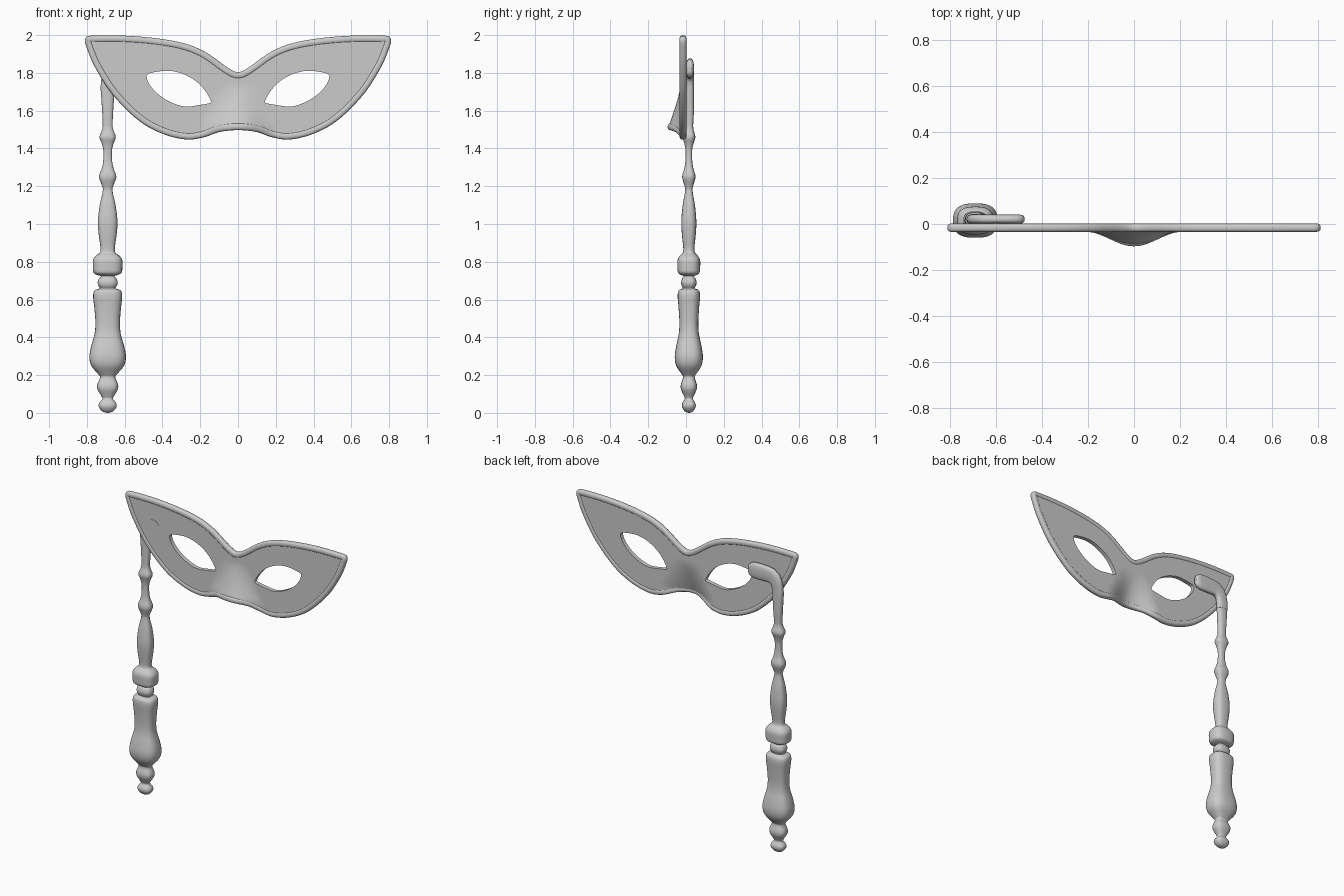
import bpy, bmesh
from math import sin, cos, pi, copysign
from mathutils import Vector

if "Cube" in bpy.data.objects:
    bpy.data.objects.remove(bpy.data.objects["Cube"])


def spline(pts, steps, closed=False):
    """Smooth curve through 2D points, tangents weighted by chord length."""
    P = [Vector(p) for p in pts]
    n = len(P)

    def tangent(i):
        if closed:
            a, b, c = P[i - 1], P[i % n], P[(i + 1) % n]
        else:
            a, b, c = P[max(i - 1, 0)], P[i], P[min(i + 1, n - 1)]
        return (c - a) / max((b - a).length + (c - b).length, 1e-6)

    out = []
    for i in range(n if closed else n - 1):
        j = (i + 1) % n
        p, q = P[i], P[j]
        d = (q - p).length
        m0, m1 = tangent(i) * d, tangent(j) * d
        for k in range(steps):
            t = k / steps
            out.append(p * (2*t**3 - 3*t**2 + 1) + m0 * (t**3 - 2*t**2 + t)
                       + q * (3*t**2 - 2*t**3) + m1 * (t**3 - t**2))
    if not closed:
        out.append(P[-1])
    return out


def section(x, y, z, ux, uz, a, b, p=2.0, n=28):
    """Superellipse ring: half size a along (ux, uz), half size b along y."""
    ring = []
    for k in range(n):
        c, s = cos(2*pi*k/n), sin(2*pi*k/n)
        u = copysign(abs(c) ** (2/p), c) * a
        v = copysign(abs(s) ** (2/p), s) * b
        ring.append((x + ux*u, y + v, z + uz*u))
    return ring


def finish(name, bm, thickness=0):
    bmesh.ops.recalc_face_normals(bm, faces=bm.faces[:])
    me = bpy.data.meshes.new(name)
    bm.to_mesh(me)
    bm.free()
    ob = bpy.data.objects.new(name, me)
    bpy.context.collection.objects.link(ob)
    bpy.ops.object.select_all(action='DESELECT')
    ob.select_set(True)
    bpy.context.view_layer.objects.active = ob
    if thickness:
        mod = ob.modifiers.new("thickness", 'SOLIDIFY')
        mod.thickness, mod.offset = thickness, 0
        bpy.ops.object.modifier_apply(modifier=mod.name)
    bpy.ops.object.shade_smooth_by_angle(angle=0.7)
    return ob


def loft(name, rings, closed=False):
    bm = bmesh.new()
    R = [[bm.verts.new(v) for v in r] for r in rings]
    n = len(R[0])
    for i in range(len(R) if closed else len(R) - 1):
        a, b = R[i], R[(i + 1) % len(R)]
        for k in range(n):
            bm.faces.new((a[k], a[(k+1) % n], b[(k+1) % n], b[k]))
    if not closed:
        bm.faces.new(R[0])
        bm.faces.new(R[-1])
    return finish(name, bm)


def nose(x, z):
    """Forward bulge over the nose, widest at the bottom edge."""
    g = min(max((1.73 - z) / 0.215, 0), 1) ** 1.3
    w = 0.12 + 0.09 * g
    f = 0.5 * (1 + cos(pi * x / w)) if abs(x) < w else 0
    return -0.063 * f * g


# Mask outline (right half, mirrored) and its inset centre line for the rim
MID_Y, RIM = -0.016, 0.018
half = [(0, 1.804), (0.05, 1.825), (0.167, 1.907), (0.27, 1.952), (0.415, 1.981),
        (0.6, 1.997), (0.77, 1.997), (0.8, 1.992), (0.811, 1.972), (0.80, 1.93),
        (0.76, 1.835), (0.664, 1.685), (0.52, 1.543), (0.39, 1.474),
        (0.267, 1.447), (0.177, 1.46), (0.098, 1.487), (0, 1.497)]
outline = spline(half + [(-x, z) for x, z in half[-2:0:-1]], 6, True)
rim_line = []
for i, p in enumerate(outline):
    t = (outline[(i + 1) % len(outline)] - outline[i - 1]).normalized()
    nrm = Vector((t.y, -t.x))
    rim_line.append((p + nrm * RIM, nrm))

# Rounded raised rim
loft("mask_rim", [section(c.x, MID_Y + nose(c.x, c.y), c.y, m.x, m.y, RIM, RIM, 2.6, 16)
                  for c, m in rim_line], True)

# Mask plate with two eye holes
eye = [(0.484, 1.782), (0.474, 1.795), (0.442, 1.804), (0.362, 1.811), (0.283, 1.791),
       (0.214, 1.749), (0.167, 1.696), (0.142, 1.648), (0.146, 1.641), (0.204, 1.63),
       (0.283, 1.622), (0.362, 1.648), (0.426, 1.69), (0.468, 1.738)]
eye = [tuple(p) for p in spline(eye, 4, True)]
bm = bmesh.new()
for loop in ([tuple(c) for c, _ in rim_line], eye, [(-x, z) for x, z in eye]):
    vs = [bm.verts.new((x, 0, z)) for x, z in loop]
    for i, v in enumerate(vs):
        bm.edges.new((vs[i - 1], v))
bmesh.ops.triangle_fill(bm, edges=bm.edges[:], use_beauty=True, normal=(0, -1, 0))
cuts = [((i * 0.02, 0, 0), (1, 0, 0)) for i in range(-11, 12)]
cuts += [((0, 0, 1.47 + i * 0.025), (0, 0, 1)) for i in range(12)]
for co, no in cuts:
    bmesh.ops.bisect_plane(bm, geom=bm.verts[:] + bm.edges[:] + bm.faces[:],
                           plane_co=co, plane_no=no, dist=1e-5)
for v in bm.verts:
    v.co.y = MID_Y + nose(v.co.x, v.co.z)
finish("mask_plate", bm, 0.027)

# Turned handle, flattened front to back: (half width, height)
HX = -0.69
profile = [(0.004, 0), (0.028, 0.008), (0.046, 0.03), (0.046, 0.05), (0.028, 0.075),
           (0.034, 0.09), (0.054, 0.125), (0.055, 0.15), (0.04, 0.19), (0.05, 0.205),
           (0.087, 0.25), (0.097, 0.295), (0.088, 0.35), (0.069, 0.42), (0.065, 0.48),
           (0.071, 0.56), (0.077, 0.62), (0.07, 0.648), (0.042, 0.66), (0.05, 0.675),
           (0.053, 0.692), (0.046, 0.712), (0.035, 0.724), (0.055, 0.73), (0.074, 0.742),
           (0.078, 0.77), (0.077, 0.81), (0.062, 0.832), (0.042, 0.848), (0.038, 0.87),
           (0.047, 0.94), (0.052, 1.01), (0.042, 1.1), (0.025, 1.18), (0.031, 1.205),
           (0.046, 1.25), (0.031, 1.295), (0.024, 1.33), (0.023, 1.39), (0.031, 1.425),
           (0.043, 1.46), (0.031, 1.495), (0.026, 1.52), (0.030, 1.61), (0.037, 1.71)]
rings = []
for r, z in spline(profile, 4):
    hy = r * 0.77 if z < 1.5 else min(r * 0.77, 0.022)
    cy = 0.015 + 0.005 * min(max((z - 1.4) / 0.2, 0), 1)
    rings.append(section(HX, cy, z, 1, 0, r, hy, 2.7))
loft("handle", rings)

# Elbow arm behind the mask: x, z, angle of section (0 = flat), half width, half depth
arm = [(HX, 1.69, 0, 0.0355, 0.022), (HX, 1.72, 0, 0.0375, 0.022),
       (-0.687, 1.757, -0.15, 0.038, 0.022), (-0.680, 1.78, -0.4, 0.041, 0.022),
       (-0.667, 1.802, -0.8, 0.046, 0.022), (-0.645, 1.818, -1.25, 0.05, 0.021),
       (-0.615, 1.823, -pi/2, 0.051, 0.021), (-0.55, 1.823, -pi/2, 0.053, 0.021),
       (-0.515, 1.823, -pi/2, 0.051, 0.021), (-0.495, 1.823, -pi/2, 0.044, 0.02),
       (-0.482, 1.823, -pi/2, 0.033, 0.016), (-0.476, 1.823, -pi/2, 0.018, 0.009)]
loft("mask_arm", [section(x, 0.021, z, cos(a), sin(a), w, d, 2.7)
                  for x, z, a, w, d in arm])

# Pin fastening the arm through the mask
bpy.ops.mesh.primitive_cylinder_add(vertices=32, radius=0.038, depth=0.05,
                                    location=(-0.6, -0.006, 1.822), rotation=(pi/2, 0, 0))
bpy.context.object.name = "arm_pin"
bpy.ops.object.shade_smooth_by_angle(angle=0.6)
